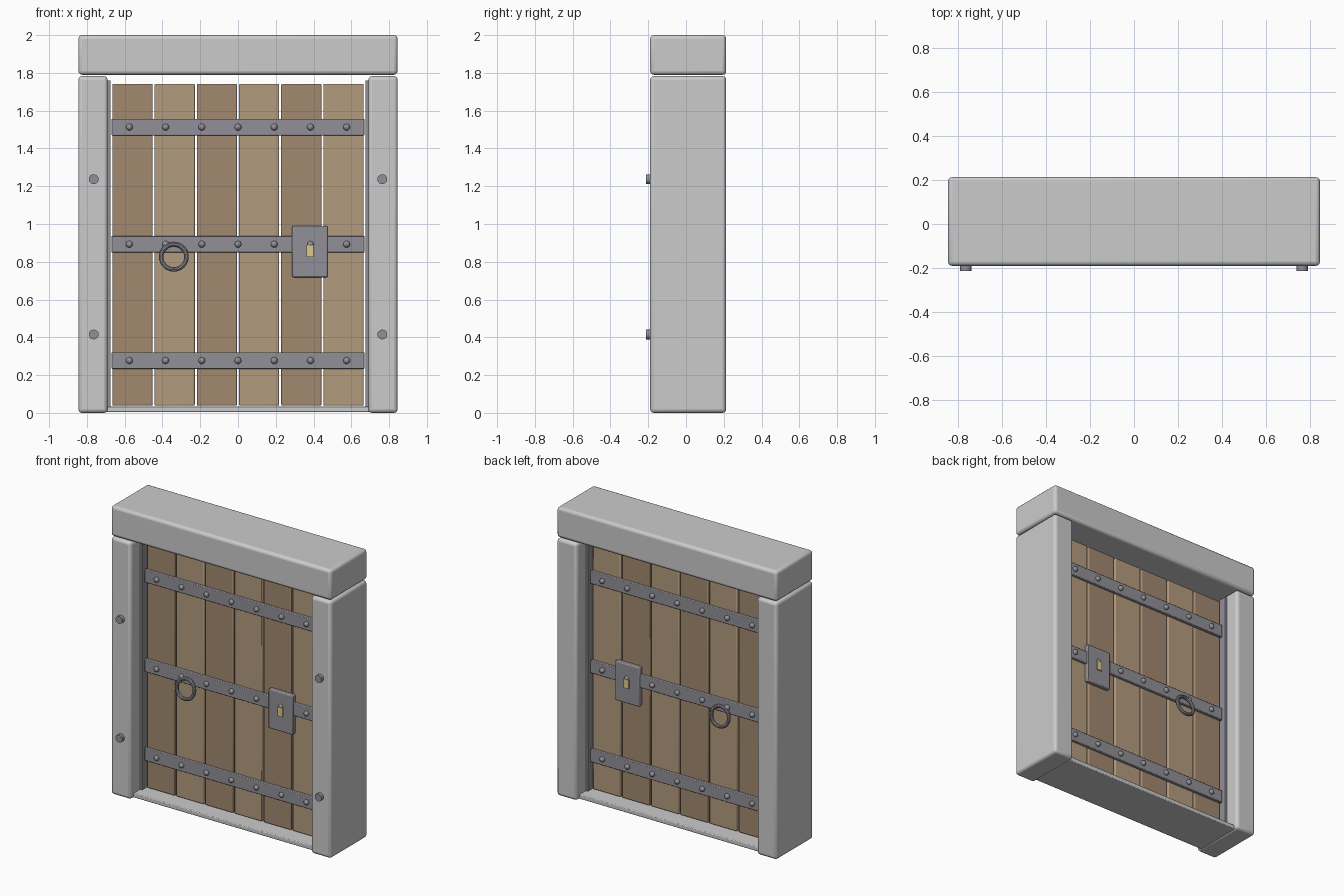
import bpy, math

if "Cube" in bpy.data.objects:
    bpy.data.objects.remove(bpy.data.objects["Cube"])

YC = 0.012  # middle of the wall depth


def material(name, rgb):
    m = bpy.data.materials.new(name)
    m.diffuse_color = (*rgb, 1)
    m.use_nodes = True
    m.node_tree.nodes["Principled BSDF"].inputs["Base Color"].default_value = m.diffuse_color
    return m


IRON = material("iron", (0.28, 0.28, 0.31))
BRASS = material("brass", (0.75, 0.58, 0.25))
WOODS = [material("wood_dark", (0.36, 0.25, 0.16)), material("wood_light", (0.45, 0.33, 0.21))]


def finish(o, name, mat=None):
    o.name = name
    if mat:
        o.data.materials.append(mat)
    bpy.ops.object.shade_smooth_by_angle(angle=math.radians(35))
    return o


def box(name, x, y, z, mat=None, bevel=0.0, seg=2):
    """Box from (min, max) ranges with a rounded edge."""
    c = [(r[0] + r[1]) / 2 for r in (x, y, z)]
    bpy.ops.mesh.primitive_cube_add(size=1, location=c)
    o = bpy.context.object
    o.scale = [r[1] - r[0] for r in (x, y, z)]
    bpy.ops.object.transform_apply(location=False, rotation=False, scale=True)
    if bevel:
        b = o.modifiers.new("bevel", 'BEVEL')
        b.width, b.segments = bevel, seg
    return finish(o, name, mat)


def span(a, b, s=1):
    return tuple(sorted((a * s, b * s)))


def depth(a, b, s):
    """Depth range measured outward from the door's middle plane."""
    return tuple(sorted((YC + s * a, YC + s * b)))


# Stone surround
WALL = (-0.19, 0.213)
box("lintel", (-0.845, 0.845), WALL, (1.79, 2.0), bevel=0.02, seg=3)
box("sill", (-0.70, 0.70), (YC - 0.17, YC + 0.17), (0.005, 0.035), bevel=0.005)
for s, side in ((-1, "left"), (1, "right")):
    box(f"{side}_jamb", span(0.69, 0.845, s), WALL, (0, 1.783), bevel=0.02, seg=3)
    box(f"{side}_door_stop", span(0.674, 0.70, s), (YC - 0.1, YC + 0.1), (0.01, 1.76), IRON)
    # Bolts on the front of the jambs
    for z in (0.415, 1.237):
        bpy.ops.mesh.primitive_cylinder_add(vertices=16, radius=0.026, depth=0.043,
                                            location=(s * 0.764, -0.1915, z),
                                            rotation=(math.pi / 2, 0, 0))
        finish(bpy.context.object, f"{side}_jamb_bolt", IRON)

# Planks
for i in range(6):
    x = (i - 2.5) * 0.2235
    box("plank", (x - 0.1065, x + 0.1065), (YC - 0.06, YC + 0.06), (0.038, 1.742),
        WOODS[i % 2], bevel=0.006)

# Iron fittings, the same on both faces of the door
for s, side in ((-1, "front"), (1, "back")):
    for zc in (0.277, 0.893, 1.513):
        box(f"{side}_strap", (-0.67, 0.67), depth(0.055, 0.08, s), (zc - 0.044, zc + 0.044),
            IRON, bevel=0.004)
        for i in range(7):
            bpy.ops.mesh.primitive_uv_sphere_add(segments=12, ring_count=8, radius=0.018,
                                                 location=((i - 3) * 0.1917, YC + s * 0.083, zc))
            finish(bpy.context.object, f"{side}_rivet", IRON)
    box(f"{side}_lock_plate", (0.287, 0.474), depth(0.055, 0.09, s), (0.718, 0.99),
        IRON, bevel=0.006)
    box(f"{side}_keyhole_cover", (0.363, 0.401), depth(0.08, 0.098, s), (0.825, 0.888), BRASS)
    # Pull ring, hanging slightly away from the door
    bpy.ops.mesh.primitive_torus_add(major_segments=32, minor_segments=10,
                                     major_radius=0.067, minor_radius=0.012,
                                     location=(-0.34, YC + s * 0.1, 0.826),
                                     rotation=(math.pi / 2 + s * 0.15, 0, 0))
    finish(bpy.context.object, f"{side}_pull_ring", IRON)
